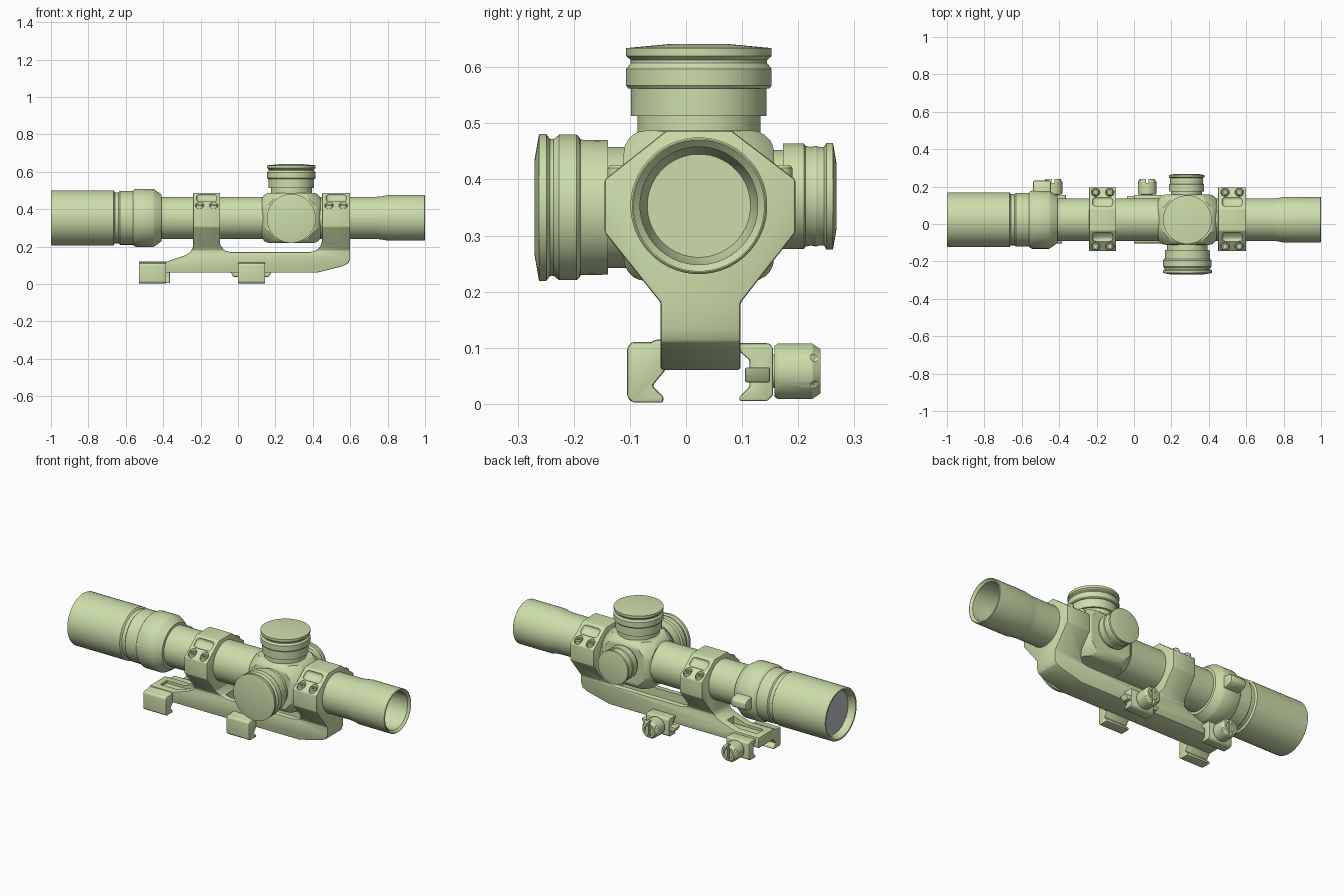
import bpy, bmesh, math
from mathutils import Vector, Matrix

CY, CZ = 0.023, 0.353      # optical axis
SX = 0.285                 # turret position along the tube


def material(name, rgb):
    m = bpy.data.materials.new(name)
    m.diffuse_color = (*rgb, 1)
    return m


GREEN = material("sage green", (0.61, 0.73, 0.405))
GLASS = material("grey glass", (0.52, 0.54, 0.57))


def finish(name, bm, mat=GREEN, angle=30):
    bmesh.ops.recalc_face_normals(bm, faces=bm.faces)
    me = bpy.data.meshes.new(name)
    bm.to_mesh(me)
    bm.free()
    me.materials.append(mat)
    me.shade_smooth()
    me.set_sharp_from_angle(angle=math.radians(angle))
    ob = bpy.data.objects.new(name, me)
    bpy.context.collection.objects.link(ob)
    return ob


def lathe(name, profile, axis, origin, mat=GREEN, n=48):
    """Revolve (distance, radius) points about the x, y or z axis."""
    bm = bmesh.new()
    a = "xyz".index(axis)
    rings = []
    for t, r in profile:
        ring = []
        for i in range(n if r > 0 else 1):
            ang = 2 * math.pi * (i + 0.5) / n
            p = Vector(origin)
            p[a] = t
            p[(a + 1) % 3] += r * math.cos(ang)
            p[(a + 2) % 3] += r * math.sin(ang)
            ring.append(bm.verts.new(p))
        rings.append(ring)
    for p, q in zip(rings, rings[1:]):
        for i in range(n):
            j = (i + 1) % n
            vs = [p[i % len(p)], p[j % len(p)], q[j % len(q)], q[i % len(q)]]
            bm.faces.new(list(dict.fromkeys(vs)))
    return finish(name, bm, mat)


def prism(name, pts, axis, lo, hi):
    """Extrude a 2D outline: (y, z) along x or (x, z) along y."""
    bm = bmesh.new()
    def at(p, t):
        return (t, p[0], p[1]) if axis == "x" else (p[0], t, p[1])
    a = [bm.verts.new(at(p, lo)) for p in pts]
    b = [bm.verts.new(at(p, hi)) for p in pts]
    bm.faces.new(a)
    bm.faces.new(b[::-1])
    for i in range(len(pts)):
        j = (i + 1) % len(pts)
        bm.faces.new((a[i], a[j], b[j], b[i]))
    return finish(name, bm)


def box(name, center, size, tilt=0):
    bm = bmesh.new()
    m = (Matrix.Translation(center) @ Matrix.Rotation(tilt, 4, "X")
         @ Matrix.Diagonal((*size, 1)))
    bmesh.ops.create_cube(bm, size=1, matrix=m)
    return finish(name, bm)


def bake(ob, angle=30):
    dg = bpy.context.evaluated_depsgraph_get()
    me = bpy.data.meshes.new_from_object(ob.evaluated_get(dg))
    ob.modifiers.clear()
    ob.data = me
    me.shade_smooth()
    me.set_sharp_from_angle(angle=math.radians(angle))


def bevel(ob, width, segments=2):
    m = ob.modifiers.new("bevel", "BEVEL")
    m.width, m.segments = width, segments
    m.limit_method, m.angle_limit = "ANGLE", math.radians(35)
    bake(ob)


def cut(ob, tool, op="DIFFERENCE"):
    m = ob.modifiers.new("cut", "BOOLEAN")
    m.object, m.operation, m.solver = tool, op, "EXACT"
    bake(ob)
    bpy.data.objects.remove(tool)


# Scope tube: eyepiece, zoom ring, main tube and hollow front bell
axis = (0, CY, CZ)
lathe("scope_tube", [
    (-0.96, 0), (-0.96, 0.122), (-0.985, 0.124), (-1.0, 0.134), (-1.0, 0.143), (-0.994, 0.147),
    (-0.665, 0.147), (-0.658, 0.137), (-0.638, 0.137), (-0.632, 0.144), (-0.562, 0.144),
    (-0.556, 0.151), (-0.545, 0.156), (-0.455, 0.156), (-0.445, 0.151), (-0.41, 0.126),
    (-0.408, 0.113), (0.74, 0.113), (0.77, 0.116), (0.80, 0.122), (0.997, 0.122),
    (1.0, 0.119), (1.0, 0.117), (0.988, 0.105), (0.80, 0.104), (0.76, 0.092), (0.76, 0)],
    "x", axis)
lathe("eyepiece_lens", [(-0.955, 0), (-0.955, 0.116), (-0.964, 0.115), (-0.97, 0.07), (-0.973, 0)],
      "x", axis, GLASS)

# Zoom lever on the back of the zoom ring
lever = prism("zoom_lever", [(0.15, 0.315), (0.21, 0.322), (0.232, 0.335),
                             (0.232, 0.37), (0.21, 0.383), (0.15, 0.39)], "x", -0.54, -0.445)
bevel(lever, 0.008)

# Turret housing: block rounded off by an ellipsoid
housing = box("turret_housing", (SX, CY, CZ), (0.314, 0.268, 0.268))
bevel(housing, 0.04, 5)
bm = bmesh.new()
bmesh.ops.create_uvsphere(bm, u_segments=64, v_segments=40, radius=0.19,
                          matrix=Matrix.Translation((SX, CY, CZ)) @ Matrix.Diagonal((1.06, 1, 1, 1)))
cut(housing, finish("rounding", bm), "INTERSECT")

# Turrets
lathe("elevation_turret", [
    (0.46, 0), (0.46, 0.11), (0.513, 0.11), (0.513, 0.121), (0.562, 0.121), (0.562, 0.126),
    (0.567, 0.13), (0.597, 0.13), (0.607, 0.122), (0.613, 0.122), (0.62, 0.13), (0.634, 0.13),
    (0.641, 0.055), (0.641, 0)], "z", (SX, CY, 0))
lathe("front_turret", [
    (-0.09, 0), (-0.09, 0.108), (-0.139, 0.108), (-0.139, 0.12), (-0.188, 0.121), (-0.19, 0.126),
    (-0.195, 0.13), (-0.226, 0.13), (-0.236, 0.122), (-0.242, 0.122), (-0.249, 0.131),
    (-0.262, 0.131), (-0.27, 0.085), (-0.27, 0)], "y", (SX, 0, 0.35))
lathe("back_turret", [
    (0.13, 0), (0.13, 0.083), (0.173, 0.083), (0.173, 0.094), (0.21, 0.094), (0.213, 0.09),
    (0.222, 0.088), (0.232, 0.09), (0.237, 0.088), (0.246, 0.088), (0.25, 0.095),
    (0.262, 0.095), (0.268, 0.06), (0.268, 0)], "y", (0.281, 0, 0.37))

# Mount: side outline crossed with the end outline
mount = prism("mount", [
    (-0.53, 0.06), (0.42, 0.06), (0.56, 0.095), (0.59, 0.11), (0.60, 0.135), (0.60, 0.487),
    (0.45, 0.487), (0.45, 0.23), (0.44, 0.2), (0.415, 0.178), (0.38, 0.17), (-0.04, 0.17),
    (-0.075, 0.18), (-0.095, 0.21), (-0.095, 0.487), (-0.24, 0.487), (-0.24, 0.2),
    (-0.255, 0.17), (-0.285, 0.152), (-0.38, 0.12), (-0.53, 0.12)], "y", -0.3, 0.3)
cut(mount, prism("end_outline", [
    (-0.045, 0), (0.097, 0), (0.097, 0.18), (0.195, 0.305), (0.195, 0.40), (0.077, 0.49),
    (-0.031, 0.49), (-0.145, 0.40), (-0.145, 0.305), (-0.045, 0.18)], "x", -1, 1), "INTERSECT")
bevel(mount, 0.009)

# Troughs in the base
cut(mount, box("trough", (0.17, 0.026, 0.25), (0.48, 0.08, 0.29)))
cut(mount, box("trough", (-0.395, 0.026, 0.205), (0.19, 0.06, 0.2)))

# Ring pockets and recessed screws
slope = math.atan2(0.09, 0.116)
for rx in (-0.1675, 0.525):
    for s in (-1, 1):
        pocket = box("pocket", (rx, 0.025 + s * 0.103, 0.471), (0.11, 0.06, 0.058), -s * slope)
        bevel(pocket, 0.018, 4)
        cut(mount, pocket)
        for dx in (-0.038, 0.038):
            sy = 0.025 + s * 0.145
            cut(mount, lathe("bore", [(0.402, 0), (0.402, 0.023), (0.5, 0.023), (0.5, 0)],
                             "z", (rx + dx, sy, 0), n=20))
            lathe("ring_screw", [(0.395, 0), (0.395, 0.02), (0.42, 0.02), (0.425, 0.016),
                                 (0.425, 0.009), (0.414, 0.009), (0.414, 0)],
                  "z", (rx + dx, sy, 0), n=20)

# Rail clamps: fixed front claw, rear claw and slotted nut
for cx, jx, nx in ((-0.457, -0.437, -0.433), (0.072, 0.072, 0.07)):
    claw = prism("front_claw", [
        (-0.095, 0.002), (-0.04, 0.002), (-0.04, 0.013), (-0.06, 0.032), (-0.04, 0.056),
        (-0.03, 0.07), (-0.03, 0.116), (-0.055, 0.114), (-0.062, 0.11), (-0.097, 0.11),
        (-0.105, 0.1), (-0.105, 0.012)], "x", cx - 0.073, cx + 0.073)
    bevel(claw, 0.005)
    jaw = prism("rear_claw", [
        (0.085, 0.108), (0.097, 0.092), (0.113, 0.078), (0.113, 0.03), (0.095, 0.012),
        (0.095, 0.005), (0.145, 0.005), (0.155, 0.015), (0.155, 0.1), (0.148, 0.108)],
        "x", jx - 0.073, jx + 0.073)
    bevel(jaw, 0.005)
    nut = lathe("clamp_nut", [
        (0.14, 0), (0.14, 0.03), (0.158, 0.03), (0.158, 0.046), (0.164, 0.05), (0.225, 0.05),
        (0.24, 0.04), (0.24, 0.028), (0.232, 0.026), (0.232, 0)],
        "y", (nx, 0, 0.058), n=24)
    cut(nut, box("slot", (nx, 0.235, 0.058), (0.014, 0.03, 0.12)))
    # Grip flutes around the nut
    for k in range(6):
        a = math.pi / 6 + k * math.pi / 3
        o = (nx + 0.056 * math.cos(a), 0, 0.058 + 0.056 * math.sin(a))
        cut(nut, lathe("flute", [(0.21, 0), (0.23, 0.013), (0.3, 0.013), (0.3, 0)], "y", o, n=12))

# Chamfered lugs either side of the middle clamp
lug = prism("base_lug", [(-0.04, 0.065), (-0.025, 0.038), (0.165, 0.038), (0.18, 0.065)],
            "y", 0.105, 0.15)
bevel(lug, 0.004)
